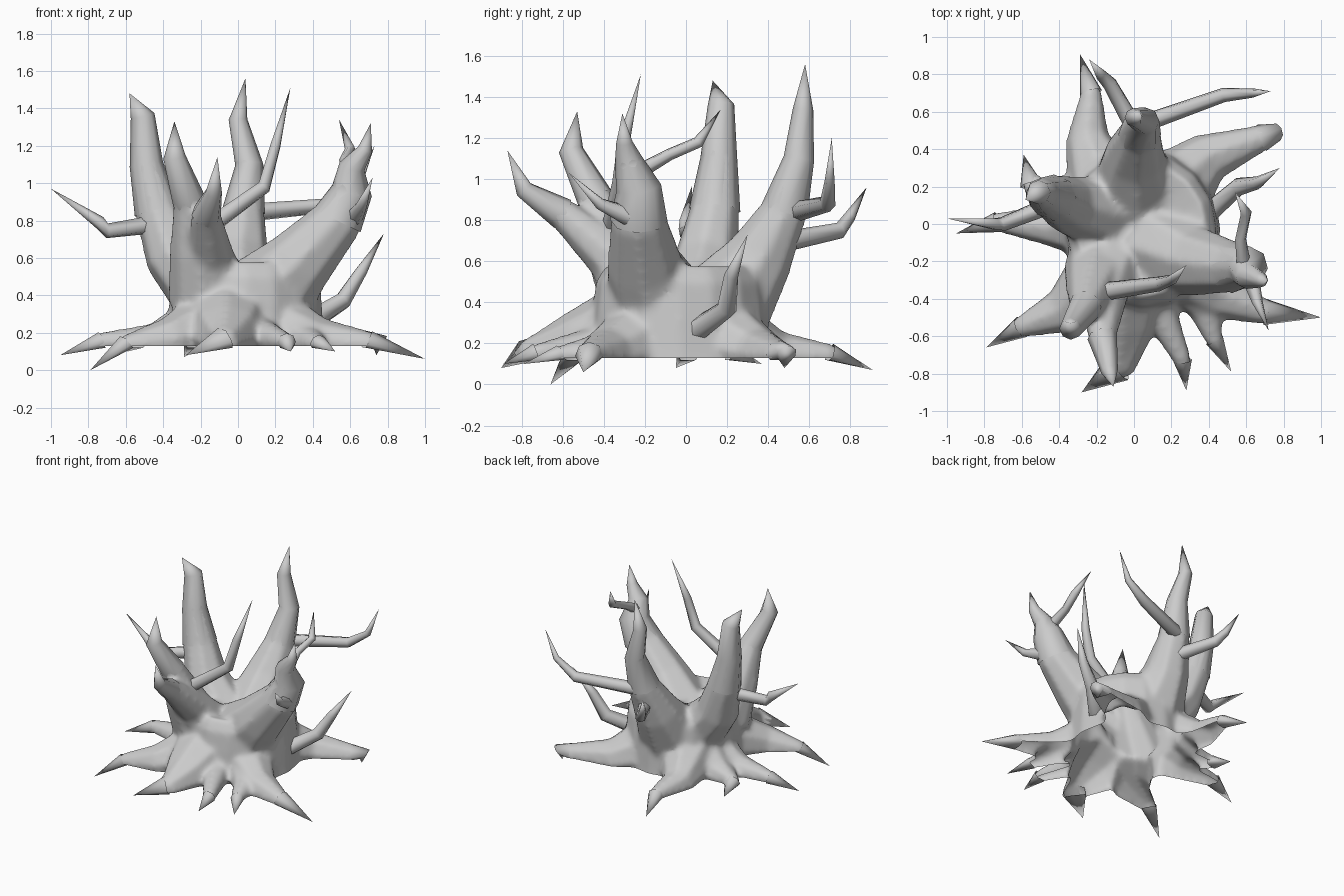
import bpy, bmesh, math
from mathutils import Vector

cube = bpy.data.objects.get("Cube")
if cube:
    bpy.data.objects.remove(cube, do_unlink=True)

wood = bpy.data.materials.new("grey wood")
wood.use_nodes = True
COLOUR = (0.6, 0.6, 0.6, 1)
wood.diffuse_color = COLOUR
wood.node_tree.nodes["Principled BSDF"].inputs["Base Color"].default_value = COLOUR
GROUND = .13


def bridge(bm, a, b):
    for i in range(len(a)):
        j = (i + 1) % len(a)
        bm.faces.new((a[i], a[j], b[j], b[i]))


def fan(bm, ring, point, flip=False):
    tip = bm.verts.new(point)
    for i in range(len(ring)):
        pair = (ring[i], ring[(i + 1) % len(ring)])
        bm.faces.new((*(pair[::-1] if flip else pair), tip))


def tube(bm, path, sides, floor=0, cap_start=False):
    """Tapering limb through (x, y, z, radius) points, ending in a sharp tip."""
    pts = [Vector(p[:3]) for p in path]
    last, side, rings = len(pts) - 1, None, []
    for i, p in enumerate(path[:-1]):
        t = (pts[i + 1] - pts[max(i - 1, 0)]).normalized()
        if side is None:
            side = t.orthogonal()
        side = (side - t * side.dot(t)).normalized()
        up = t.cross(side)
        ring = []
        for k in range(sides):
            a = math.tau * k / sides
            co = pts[i] + (side * math.cos(a) + up * math.sin(a)) * p[3]
            co.z = max(co.z, floor)
            ring.append(bm.verts.new(co))
        if rings:
            bridge(bm, rings[-1], ring)
        rings.append(ring)
    if cap_start:
        fan(bm, rings[0], pts[0], True)
    fan(bm, rings[-1], pts[last])


def add_object(name, bm):
    mesh = bpy.data.meshes.new(name)
    bm.to_mesh(mesh)
    bm.free()
    mesh.materials.append(wood)
    obj = bpy.data.objects.new(name, mesh)
    bpy.context.collection.objects.link(obj)
    mesh.shade_smooth()
    return obj


# Thick limbs: x, y, z, radius
limbs = {
    "right_limb": [(-.16, .05, .4, .2), (-.35, .1, .62, .16), (-.43, .14, .85, .125),
                   (-.49, .16, 1.1, .09), (-.51, .17, 1.36, .065), (-.58, .13, 1.48, 0)],
    "front_limb": [(-.18, -.22, .38, .2), (-.22, -.34, .65, .15), (-.26, -.44, .9, .09),
                   (-.34, -.56, 1.14, .06), (-.34, -.53, 1.33, 0)],
    "front_branch": [(-.12, -.2, .4, .2), (-.15, -.36, .62, .13), (-.17, -.6, .83, .08),
                     (-.13, -.79, .95, .045), (-.11, -.87, 1.14, 0)],
    "back_limb": [(0, .2, .4, .24), (0, .36, .62, .17), (.03, .48, .85, .115),
                  (.06, .55, 1.1, .075), (0, .57, 1.34, .05), (.04, .58, 1.56, 0)],
    "left_limb": [(.14, -.12, .38, .26), (.33, -.2, .58, .19), (.53, -.23, .8, .14),
                  (.61, -.23, .96, .11), (.61, -.28, 1.09, .07), (.68, -.3, 1.18, .04),
                  (.71, -.31, 1.32, 0)],
}

# Spreading roots, flat underneath
roots = {
    "left_front_root": [(.22, -.22, .2, .22), (.45, -.38, .14, .14), (.7, -.47, .14, .07), (1, -.5, .06, 0)],
    "front_left_root": [(.28, -.28, .2, .16), (.38, -.46, .15, .09), (.43, -.62, .14, .05), (.52, -.79, .1, 0)],
    "front_root": [(.08, -.28, .25, .17), (.13, -.46, .18, .1), (.26, -.73, .15, .05), (.28, -.89, .1, 0)],
    "front_right_root": [(-.05, -.25, .25, .27), (-.06, -.54, .17, .19), (-.08, -.76, .14, .09), (-.28, -.9, .08, 0)],
    "right_front_root": [(-.15, -.25, .22, .22), (-.38, -.47, .15, .13), (-.6, -.55, .13, .06), (-.79, -.66, 0, 0)],
    "right_root": [(-.18, -.02, .22, .2), (-.46, -.01, .14, .11), (-.73, .01, .15, .055), (-.95, -.05, .08, 0)],
    "right_back_root": [(-.22, .08, .22, .18), (-.4, .15, .14, .12), (-.55, .21, .14, .06), (-.59, .37, .1, 0)],
    "back_root": [(-.15, .2, .22, .22), (-.25, .46, .14, .12), (-.23, .7, .14, .06), (-.29, .91, .07, 0)],
    "left_back_root": [(.15, .12, .22, .26), (.4, .36, .14, .14), (.68, .46, .14, .075), (.76, .49, .15, .05), (.74, .48, .08, 0)],
}

# Thin branches
branches = {
    "right_branch": [(-.45, .1, .78, .05), (-.7, 0, .745, .04), (-.74, 0, .79, .035), (-1, .03, .97, 0)],
    "inner_branch": [(-.15, -.36, .77, .05), (.14, -.32, .98, .04), (.2, -.3, 1.2, .03), (.28, -.22, 1.51, 0)],
    "back_left_branch": [(.03, .53, .84, .05), (.48, .69, .88, .04), (.64, .7, .99, .025), (.73, .71, 1.2, 0)],
    "back_right_branch": [(.01, .5, .7, .05), (-.13, .75, .75, .04), (-.18, .8, .82, .03), (-.24, .88, .96, 0)],
    "low_left_branch": [(.4, .06, .27, .06), (.56, .2, .37, .05), (.66, .22, .53, .035), (.78, .3, .73, 0)],
    "upper_twig": [(.59, -.24, 1.03, .04), (.57, -.08, 1.12, .03), (.6, .06, 1.18, .03), (.54, .17, 1.34, 0)],
    "front_twig": [(.62, -.28, .82, .05), (.66, -.42, .88, .03), (.72, -.57, 1.03, 0)],
}

# Trunk with a sunken top, fused with the limbs and roots
bm = bmesh.new()
rings = []
for z, rx, ry in ((.05, .43, .45), (.16, .42, .44), (.35, .41, .43), (.5, .4, .41), (.58, .35, .36), (.54, .18, .18)):
    rings.append([bm.verts.new((.04 + rx * math.cos(a), -.03 + ry * math.sin(a), z))
                  for a in (math.tau * k / 16 for k in range(16))])
for low, high in zip(rings, rings[1:]):
    bridge(bm, low, high)
fan(bm, rings[0], (0, 0, .05), True)
fan(bm, rings[-1], (0, 0, .52))
for path in limbs.values():
    tube(bm, path, 8, cap_start=True)
for path in roots.values():
    tube(bm, path, 8, floor=GROUND - .05, cap_start=True)
trunk = add_object("trunk", bm)
remesh = trunk.modifiers.new("fuse", "REMESH")
remesh.mode = "VOXEL"
remesh.voxel_size = .018
smooth = trunk.modifiers.new("soften", "SMOOTH")
smooth.factor, smooth.iterations = .5, 10

# Open the underside of the fused trunk and roots
bpy.context.view_layer.update()
bm = bmesh.new()
bm.from_object(trunk, bpy.context.evaluated_depsgraph_get())
trunk.modifiers.clear()
bmesh.ops.bisect_plane(bm, geom=bm.verts[:] + bm.edges[:] + bm.faces[:],
                       plane_co=(0, 0, GROUND), plane_no=(0, 0, 1), clear_inner=True)
bm.to_mesh(trunk.data)
bm.free()
trunk.data.shade_smooth()

# Crisp free ends of limbs and roots, then the thin branches
for group, first, sides, floor in ((limbs, 2, 8, 0), (roots, 2, 8, GROUND - .01), (branches, 0, 6, 0)):
    for name, path in group.items():
        bm = bmesh.new()
        tube(bm, path[first:], sides, floor)
        bmesh.ops.recalc_face_normals(bm, faces=bm.faces[:])
        add_object(name, bm)
